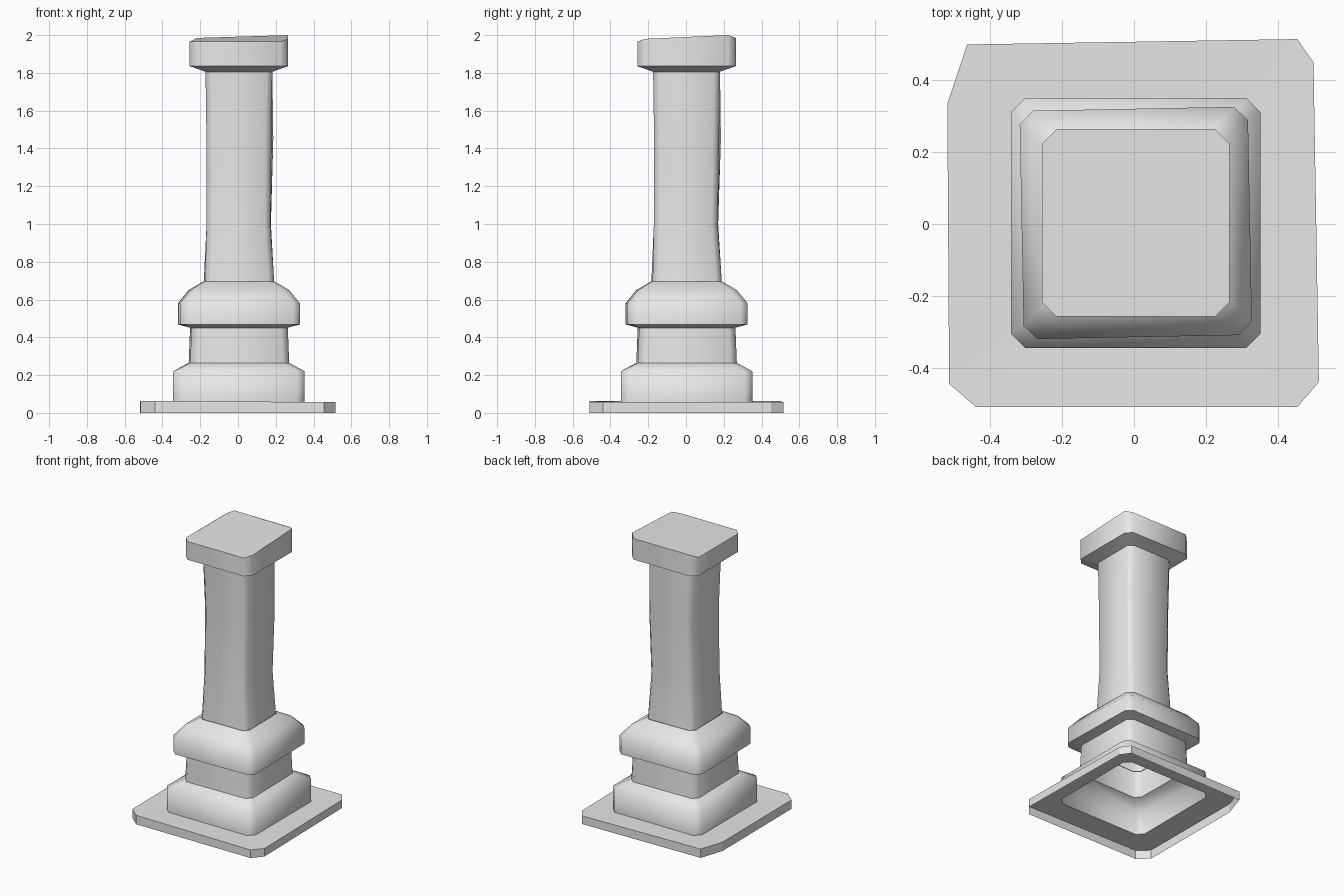
import bpy, bmesh, math

cube = bpy.data.objects.get("Cube")
if cube:
    bpy.data.objects.remove(cube)

stone = bpy.data.materials.new("pale_stone")
stone.use_nodes = True
COLOUR = (0.8, 0.8, 0.8, 1)
stone.diffuse_color = COLOUR
stone.node_tree.nodes["Principled BSDF"].inputs["Base Color"].default_value = COLOUR


def ring(z, half, cut, turn=0, cx=0.005, cy=0.003):
    """Square with clipped corners, slightly turned, counter-clockwise."""
    c = half - cut
    a = math.radians(turn)
    pts = [(half, -c), (half, c), (c, half), (-c, half),
           (-half, c), (-half, -c), (-c, -half), (c, -half)]
    return [(cx + x * math.cos(a) - y * math.sin(a),
             cy + x * math.sin(a) + y * math.cos(a), z) for x, y in pts]


def loft(name, rings, closed_top=False, smooth=True):
    """Skin a stack of rings into an open shell."""
    bm = bmesh.new()
    loops = [[bm.verts.new(p) for p in r] for r in rings]
    for low, high in zip(loops, loops[1:]):
        n = len(low)
        for i in range(n):
            j = (i + 1) % n
            bm.faces.new((low[i], low[j], high[j], high[i]))
    if closed_top:
        bm.faces.new(loops[-1])
    mesh = bpy.data.meshes.new(name)
    bm.to_mesh(mesh)
    bm.free()
    mesh.materials.append(stone)
    obj = bpy.data.objects.new(name, mesh)
    bpy.context.collection.objects.link(obj)
    if smooth:
        bpy.ops.object.select_all(action='DESELECT')
        obj.select_set(True)
        bpy.context.view_layer.objects.active = obj
        bpy.ops.object.shade_smooth_by_angle(angle=math.radians(66))
    return obj


# Uneven ground slab, open underneath, with a hole below the plinth
outline = [(0.515, -0.44), (0.5, 0.45), (0.455, 0.515), (-0.465, 0.5),
           (-0.52, 0.335), (-0.515, -0.445), (-0.44, -0.51), (0.455, -0.51)]
loft("ground_slab", [
    [(x, y, 0) for x, y in outline],
    [(x, y, 0.06 - 0.006 * x) for x, y in outline],
    ring(0.058, 0.348, 0.04)], smooth=False)

# Plinth with sloping shoulder
loft("plinth", [ring(0.058, 0.348, 0.04), ring(0.22, 0.348, 0.04),
                ring(0.265, 0.262, 0.035, 1)])

# Neck between plinth and collar
loft("neck", [ring(0.265, 0.262, 0.035, 1), ring(0.45, 0.255, 0.035, 1)])

# Rounded collar
loft("collar", [ring(0.45, 0.25, 0.035, 1), ring(0.468, 0.318, 0.038, 1.1),
                ring(0.58, 0.318, 0.038, 1.1), ring(0.65, 0.262, 0.036, 1.1),
                ring(0.696, 0.185, 0.03, 1.1)])

# Weathered, slightly twisted shaft
loft("shaft", [ring(0.696, 0.183, 0.03, 1.2),
               ring(1.0, 0.169, 0.03, -0.5, 0.004, 0),
               ring(1.45, 0.172, 0.03, -2, 0.01, 0.008),
               ring(1.806, 0.177, 0.03, 0)])

# Capital block with a tilted top
heights = [1.98, 2.0, 1.985, 1.985, 1.965, 1.965, 1.965, 1.965]
top = [(x, y, z) for (x, y, _), z in zip(ring(2, 0.261, 0.04), heights)]
loft("capital", [ring(1.806, 0.177, 0.03), ring(1.836, 0.261, 0.04), top],
     closed_top=True)
